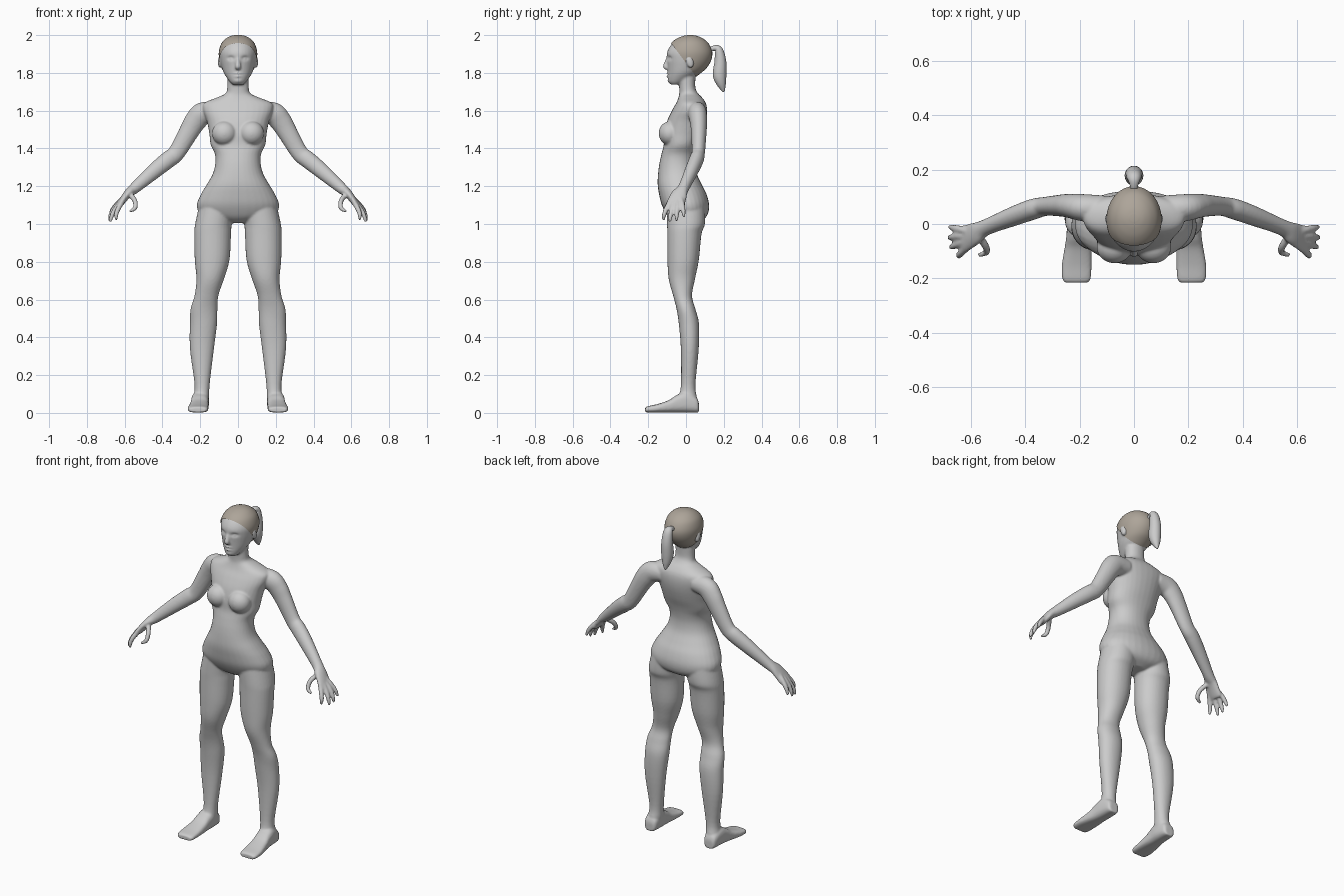
import bpy, bmesh, math
from mathutils import Vector, Matrix

N = 32


def spline(rows, k):
    """Catmull-Rom interpolation of rows of numbers."""
    out = []
    for i in range(len(rows) - 1):
        p0, p1, p2, p3 = (rows[max(i - 1, 0)], rows[i], rows[i + 1], rows[min(i + 2, len(rows) - 1)])
        for j in range(k):
            t = j / k
            out.append([0.5 * (2 * b + (c - a) * t + (2 * a - 5 * b + 4 * c - d) * t * t
                               + (3 * b - a - 3 * c + d) * t ** 3)
                        for a, b, c, d in zip(p0, p1, p2, p3)])
    return out + [list(rows[-1])]


def loft(bm, frames, exp=2.0, mirror=False):
    """Skin superellipse sections given as (centre, u axis, v axis)."""
    for s in ((1, -1) if mirror else (1,)):
        rings = []
        for c, u, v in frames:
            ring = []
            for i in range(N):
                a = 2 * math.pi * i / N
                ca, sa = math.cos(a), math.sin(a)
                p = c + u * math.copysign(abs(ca) ** (2 / exp), ca) + v * math.copysign(abs(sa) ** (2 / exp), sa)
                ring.append(bm.verts.new((p.x * s, p.y, p.z)))
            rings.append(ring)
        faces = [bm.faces.new(rings[0]), bm.faces.new(rings[-1][::-1])]
        for r, q in zip(rings, rings[1:]):
            for i in range(N):
                j = (i + 1) % N
                faces.append(bm.faces.new((r[j], r[i], q[i], q[j])))
        bmesh.ops.recalc_face_normals(bm, faces=faces)


def column(rows, k=5):
    """Horizontal sections: z, centre x, half width, front y, back y."""
    return [(Vector((x, (f + b) / 2, z)), Vector((w, 0, 0)), Vector((0, (b - f) / 2, 0)))
            for z, x, w, f, b in spline(rows, k)]


def tube(rows, ref, k=5):
    """Sections along a path: x, y, z, half size along ref, other half size."""
    pts = spline(rows, k)
    out = []
    for i, p in enumerate(pts):
        t = (Vector(pts[min(i + 1, len(pts) - 1)][:3]) - Vector(pts[max(i - 1, 0)][:3])).normalized()
        u = (ref - t * ref.dot(t)).normalized()
        out.append((Vector(p[:3]), u * p[3], t.cross(u) * p[4]))
    return out


def ball(bm, c, size, tilt=0.0):
    """Mirrored pair of ellipsoids."""
    for s in (1, -1):
        m = (Matrix.Translation((c[0] * s, c[1], c[2])) @ Matrix.Rotation(tilt, 4, 'X')
             @ Matrix.Diagonal((*size, 1)))
        bmesh.ops.create_uvsphere(bm, u_segments=24, v_segments=16, radius=1, matrix=m)


def finish(bm, name):
    me = bpy.data.meshes.new(name)
    bm.to_mesh(me)
    bm.free()
    ob = bpy.data.objects.new(name, me)
    bpy.context.collection.objects.link(ob)
    for p in me.polygons:
        p.use_smooth = True
    return ob


X, Y = Vector((1, 0, 0)), Vector((0, 1, 0))
bm = bmesh.new()

# torso and neck
loft(bm, column([
    (1.005, 0, .05, -.05, .06), (1.03, 0, .15, -.085, .10), (1.06, 0, .205, -.108, .118),
    (1.105, 0, .217, -.13, .122), (1.16, 0, .195, -.143, .108), (1.21, 0, .165, -.15, .083),
    (1.265, 0, .134, -.148, .058), (1.32, 0, .12, -.141, .05), (1.37, 0, .122, -.13, .055),
    (1.42, 0, .145, -.118, .068), (1.48, 0, .152, -.115, .09), (1.545, 0, .165, -.10, .107),
    (1.60, 0, .185, -.075, .112), (1.64, 0, .18, -.052, .105), (1.67, 0, .11, -.04, .085),
    (1.69, 0, .067, -.036, .065), (1.72, 0, .057, -.036, .05), (1.78, 0, .057, -.04, .05)]), 2.2)
ball(bm, (.072, -.085, 1.48), (.066, .06, .064))

# legs
loft(bm, column([
    (1.09, .112, .095, -.10, .10), (1.0, .13, .097, -.10, .10), (.945, .134, .097, -.099, .082),
    (.81, .137, .092, -.098, .068), (.71, .147, .073, -.092, .048), (.62, .167, .063, -.068, .032),
    (.55, .18, .071, -.05, .05), (.47, .183, .072, -.038, .069), (.335, .191, .063, -.027, .067),
    (.15, .19, .040, -.027, .05), (.08, .195, .042, -.04, .058), (.03, .2, .04, -.05, .06)]), 2.1, True)

# feet, sectioned from heel to toe: y, centre x, half width, top z
foot = [(.068, .2, .025, .05), (.055, .2, .038, .08), (.0, .2, .046, .11), (-.05, .203, .047, .092),
        (-.09, .206, .05, .066), (-.15, .211, .055, .045), (-.2, .212, .053, .034), (-.216, .212, .044, .028)]
loft(bm, [(Vector((x, y, h / 2 + .002)), Vector((w, 0, 0)), Vector((0, 0, h / 2)))
          for y, x, w, h in spline(foot, 5)], 2.8, True)

# arms running into palms
loft(bm, tube([
    (.11, .055, 1.595, .05, .05), (.185, .06, 1.585, .05, .06), (.225, .066, 1.545, .046, .058),
    (.262, .068, 1.485, .041, .052), (.325, .065, 1.378, .035, .045), (.37, .055, 1.34, .038, .045),
    (.44, .03, 1.283, .036, .041), (.545, -.012, 1.192, .03, .03), (.585, -.035, 1.158, .042, .022),
    (.625, -.055, 1.105, .05, .016), (.635, -.058, 1.09, .044, .011)], Y), 2, True)

# fingers and thumb
fingers = [[(.605, -.075, 1.13), (.632, -.102, 1.085), (.645, -.115, 1.05), (.643, -.119, 1.02)],
           [(.61, -.06, 1.13), (.645, -.073, 1.085), (.667, -.082, 1.045), (.677, -.086, 1.01)],
           [(.61, -.045, 1.13), (.65, -.045, 1.09), (.673, -.049, 1.05), (.682, -.051, 1.015)],
           [(.605, -.03, 1.14), (.645, -.019, 1.1), (.668, -.014, 1.068), (.68, -.01, 1.037)],
           [(.575, -.04, 1.16), (.547, -.082, 1.125), (.545, -.105, 1.085), (.575, -.115, 1.066)]]
for f in fingers:
    rows = [(*p, r, r) for p, r in zip(f, (.014, .0135, .012, .007))]
    loft(bm, tube(rows, Y if f is not fingers[4] else X), 2, True)

# head and ears
head = [(1.738, 0, .028, -.08, -.03), (1.752, 0, .043, -.092, .0), (1.775, 0, .06, -.096, .04),
        (1.80, 0, .075, -.096, .075), (1.83, 0, .086, -.098, .108), (1.87, 0, .095, -.101, .13),
        (1.91, 0, .097, -.10, .134), (1.95, 0, .085, -.078, .117), (1.975, 0, .063, -.048, .09),
        (1.989, 0, .038, -.015, .06), (1.994, 0, .015, .01, .035)]
loft(bm, column(head))
ball(bm, (.096, .02, 1.857), (.011, .018, .032), .3)
# nose bridge
loft(bm, tube([(0, -.092, 1.885, .007, .008), (0, -.102, 1.86, .01, .011),
               (0, -.109, 1.833, .016, .013), (0, -.1, 1.822, .012, .008)], X))

body = finish(bm, "body")

# fuse the parts into one smooth skin
m = body.modifiers.new("fuse", 'REMESH')
m.mode, m.voxel_size, m.use_smooth_shade = 'VOXEL', .006, True
m = body.modifiers.new("soften", 'SMOOTH')
m.factor, m.iterations = .5, 5
skin = bpy.data.meshes.new_from_object(body.evaluated_get(bpy.context.evaluated_depsgraph_get()))
body.modifiers.clear()
body.data = skin

# facial relief: x, z, radius x, radius z, push in y
relief = [(.038, 1.878, .017, .010, .012), (-.038, 1.878, .017, .010, .012), (.038, 1.876, .009, .005, -.007),
          (-.038, 1.876, .009, .005, -.007), (0, 1.797, .018, .005, -.008), (0, 1.782, .016, .005, -.008),
          (0, 1.789, .02, .003, .005), (0, 1.757, .02, .01, -.004)]
for v in skin.vertices:
    if v.co.z > 1.73 and v.co.y < -.04:
        x, z = v.co.x, v.co.z
        v.co.y += sum(d * math.exp(-((x - a) / r) ** 2 - ((z - b) / q) ** 2) for a, b, r, q, d in relief)

# hair cap: enlarged skull cut along the hairline
bm = bmesh.new()
loft(bm, column(head))
c = Vector((0, .03, 1.86))
bmesh.ops.transform(bm, matrix=Matrix.Translation(c) @ Matrix.Scale(1.045, 4) @ Matrix.Translation(-c), verts=bm.verts)
bmesh.ops.bisect_plane(bm, geom=bm.verts[:] + bm.edges[:] + bm.faces[:], plane_co=(0, -.077, 1.955),
                       plane_no=(0, 1.33, 1), clear_inner=True)
hair = finish(bm, "hair_cap")
mat = bpy.data.materials.new("hair")
mat.diffuse_color = (.42, .375, .32, 1)
hair.data.materials.append(mat)

# ponytail
bm = bmesh.new()
loft(bm, tube([(0, .12, 1.915, .014, .012), (0, .145, 1.93, .016, .014), (0, .172, 1.922, .026, .022),
               (0, .182, 1.86, .032, .031), (0, .178, 1.79, .034, .036), (0, .188, 1.74, .024, .024),
               (0, .2, 1.70, .005, .005)], X))
finish(bm, "ponytail")
